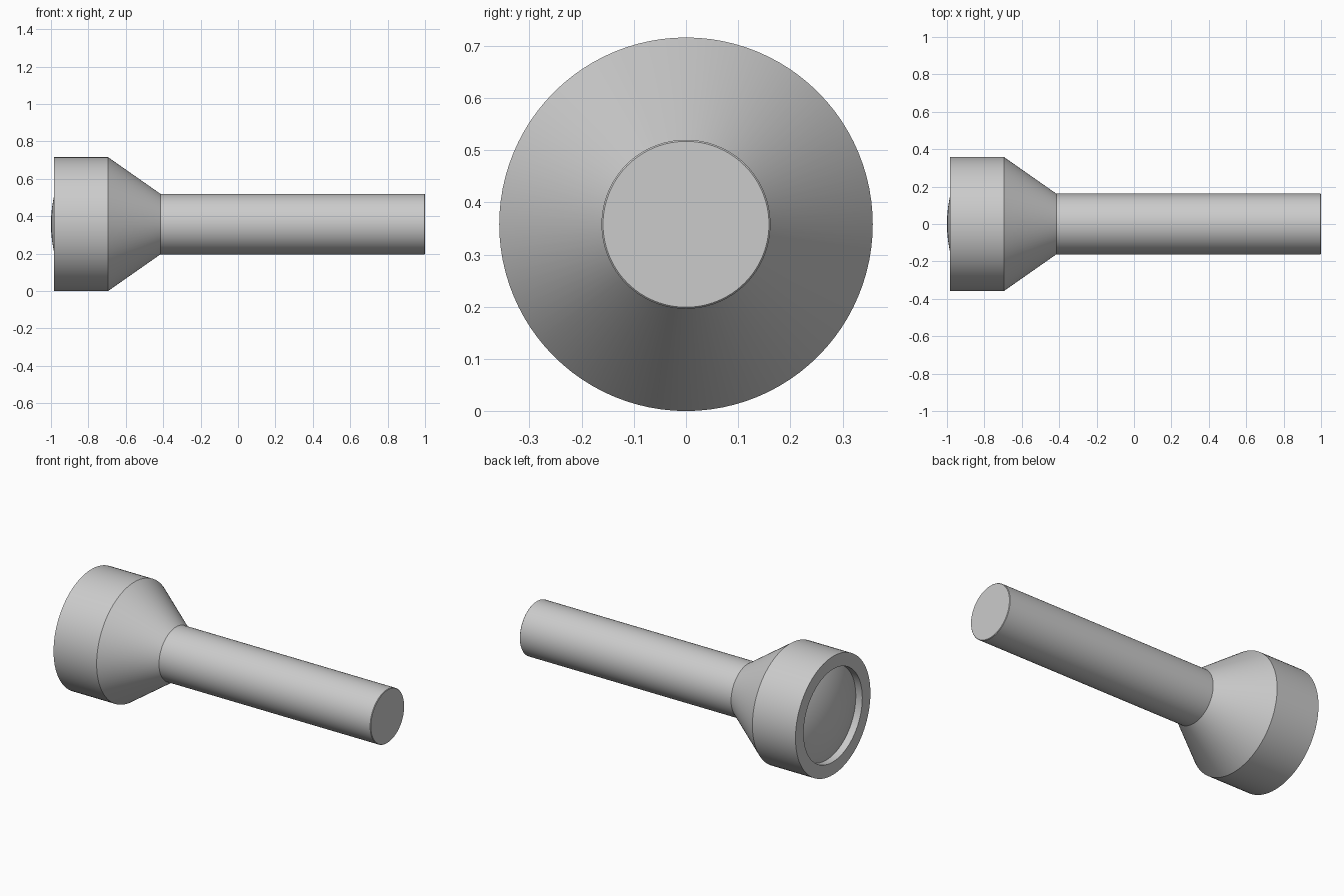
import bpy, bmesh, math
from mathutils import Matrix, Vector

if "Cube" in bpy.data.objects:
    bpy.data.objects.remove(bpy.data.objects["Cube"])

AXIS_Z = 0.358
SEGMENTS = 96


def lathe(name, profile):
    """Spin (x, radius) points around the long axis of the torch."""
    bm = bmesh.new()
    verts = [bm.verts.new((x, 0, r)) for x, r in profile]
    edges = [bm.edges.new(pair) for pair in zip(verts, verts[1:])]
    bmesh.ops.spin(bm, geom=verts + edges, cent=(0, 0, 0), axis=(1, 0, 0),
                   angle=math.tau, steps=SEGMENTS, use_duplicate=False)
    bmesh.ops.remove_doubles(bm, verts=bm.verts, dist=1e-5)
    bmesh.ops.recalc_face_normals(bm, faces=bm.faces)
    mesh = bpy.data.meshes.new(name)
    bm.to_mesh(mesh)
    bm.free()
    obj = bpy.data.objects.new(name, mesh)
    obj.location.z = AXIS_Z
    bpy.context.collection.objects.link(obj)
    bpy.ops.object.select_all(action='DESELECT')
    obj.select_set(True)
    bpy.context.view_layer.objects.active = obj
    bpy.ops.object.shade_smooth_by_angle(angle=math.radians(25))
    return obj


# Body: recessed front, flared head, cone and straight handle
lathe("torch_body", [
    (-0.93, 0), (-0.93, 0.28), (-0.983, 0.28), (-0.983, 0.358),
    (-0.695, 0.358), (-0.415, 0.162), (0.997, 0.162), (1.0, 0.159), (1.0, 0),
])

# Lens: shallow dome set into the head
lens_radius, dome_radius = 0.28, 0.68
half_angle = math.asin(lens_radius / dome_radius)
dome = []
for i in range(13):
    a = half_angle * i / 12
    dome.append((-1.0 + dome_radius * (1 - math.cos(a)), dome_radius * math.sin(a)))
lathe("lens", dome)
